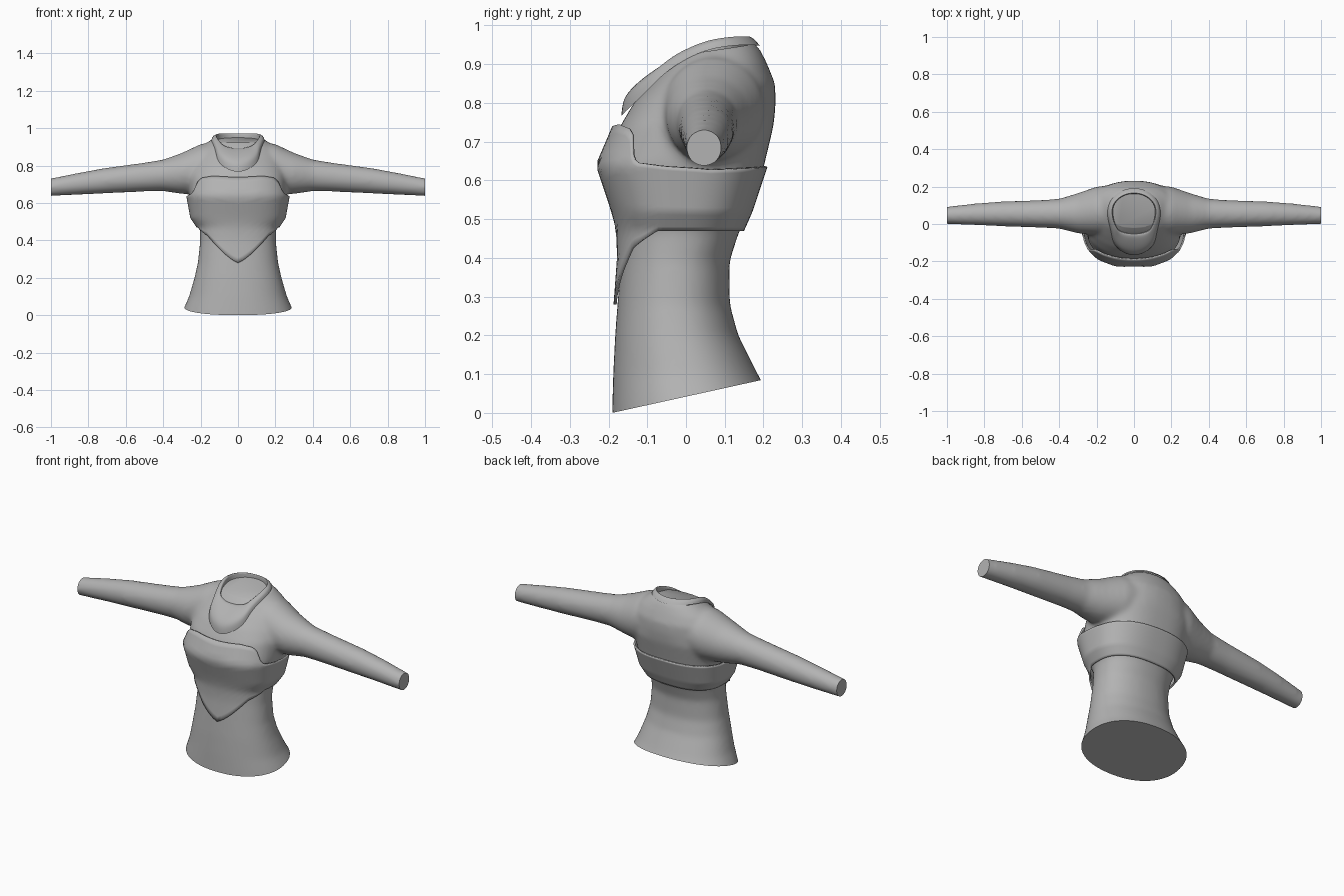
import bpy, bmesh, math
from mathutils import Vector

if "Cube" in bpy.data.objects:
    bpy.data.objects.remove(bpy.data.objects["Cube"])

grey = bpy.data.materials.new("plain grey")
grey.use_nodes = True
grey.diffuse_color = (0.45, 0.45, 0.45, 1)
grey.node_tree.nodes["Principled BSDF"].inputs["Base Color"].default_value = (0.45, 0.45, 0.45, 1)


def lerp_table(table, t):
    """Interpolate rows of a table by their first column."""
    for a, b in zip(table, table[1:]):
        if t <= b[0]:
            f = max(0, (t - a[0]) / (b[0] - a[0]))
            return [p + (q - p) * f for p, q in zip(a[1:], b[1:])]
    return table[-1][1:]


def oval(angle, low_u, high_u, low_v, high_v, power):
    """Point on a rounded oval; angle 0 is at low_v."""
    s, c = math.sin(angle), math.cos(angle)
    u = math.copysign(abs(s) ** (2 / power), s)
    v = -math.copysign(abs(c) ** (2 / power), c)
    return ((low_u + high_u) / 2 + u * (high_u - low_u) / 2,
            (low_v + high_v) / 2 + v * (high_v - low_v) / 2)


def add_loft(bm, rings, capped=False):
    rows = [[bm.verts.new(p) for p in ring] for ring in rings]
    n = len(rows[0])
    for a, b in zip(rows, rows[1:]):
        for i in range(n):
            j = (i + 1) % n
            bm.faces.new((a[i], a[j], b[j], b[i]))
    if capped:
        bm.faces.new(rows[0])
        bm.faces.new(rows[-1])


def make_object(name, bm):
    bmesh.ops.recalc_face_normals(bm, faces=bm.faces[:])
    mesh = bpy.data.meshes.new(name)
    bm.to_mesh(mesh)
    bm.free()
    mesh.materials.append(grey)
    obj = bpy.data.objects.new(name, mesh)
    bpy.context.collection.objects.link(obj)
    return obj


def shade(obj, degrees):
    bpy.ops.object.select_all(action='DESELECT')
    obj.select_set(True)
    bpy.context.view_layer.objects.active = obj
    bpy.ops.object.shade_smooth_by_angle(angle=math.radians(degrees))


def turn(count):
    return [2 * math.pi * i / count for i in range(count)]


# Torso: height, half width, front, back
torso = [(-.06, .33, -.192, .28), (.03, .293, -.19, .225), (.1, .262, -.188, .185),
         (.2, .233, -.183, .135), (.28, .215, -.177, .113), (.39, .203, -.168, .112),
         (.47, .205, -.165, .138), (.56, .24, -.195, .185), (.64, .255, -.212, .202),
         (.74, .26, -.17, .226), (.8, .255, -.135, .232), (.85, .24, -.09, .23),
         (.9, .2, -.045, .21), (.94, .14, 0, .19), (.97, .09, .04, .16)]

# Sleeves and shoulders: x, front, back, bottom, top
sleeve = [(.1, -.05, .21, .68, .93), (.2, -.06, .2, .645, .915), (.3, -.05, .165, .648, .868),
          (.4, -.025, .135, .663, .832), (.5, -.02, .128, .661, .816),
          (.72, -.012, .12, .65, .786), (.85, -.006, .11, .644, .762),
          (1, 0, .093, .636, .732), (1.06, .002, .086, .634, .72)]

bm = bmesh.new()
rings = []
for z, w, front, back in torso:
    power = 2.5 if .5 < z < .78 else 2.2
    rings.append([(*oval(a, -w, w, front, back, power), z) for a in turn(48)])
add_loft(bm, rings, True)
rings = []
for side, rows in ((-1, sleeve[::-1]), (1, sleeve)):
    for x, front, back, low, high in rows:
        rings.append([(side * x, *oval(a, front, back, low, high, 2)) for a in turn(32)])
add_loft(bm, rings, True)
body = make_object("torso_and_sleeves", bm)

# Blend torso and shoulders into one skin
blend = body.modifiers.new("blend", 'REMESH')
blend.mode = 'VOXEL'
blend.voxel_size = .012
relax = body.modifiers.new("relax", 'SMOOTH')
relax.factor = .5
relax.iterations = 10
skin = bpy.data.meshes.new_from_object(body.evaluated_get(bpy.context.evaluated_depsgraph_get()))
body.modifiers.clear()

# Trim flat ends: cuffs, sloping hem and neck
bm = bmesh.new()
bm.from_mesh(skin)
for point, normal in (((1, 0, 0), (1, 0, 0)), ((-1, 0, 0), (-1, 0, 0)),
                      ((0, 0, .042), (0, .22, -1)), ((0, 0, .925), (0, -.15, 1))):
    bmesh.ops.bisect_plane(bm, geom=bm.verts[:] + bm.edges[:] + bm.faces[:], plane_co=point,
                           plane_no=Vector(normal).normalized(), clear_outer=True)
    bmesh.ops.holes_fill(bm, edges=[e for e in bm.edges if e.is_boundary], sides=0)
bm.to_mesh(body.data)
bm.free()
body.data.materials.clear()
body.data.materials.append(grey)
shade(body, 40)

# Chest wrap: shape by height, then its upper and lower edges by angle from the front
wrap = [(.28, .222, -.187, .125), (.4, .212, -.178, .125), (.47, .222, -.18, .15),
        (.52, .255, -.193, .172), (.64, .277, -.233, .212), (.75, .264, -.186, .23)]
upper_edge = [(0, .738), (25, .745), (42, .735), (50, .715), (55, .675), (62, .647),
              (80, .637), (105, .627), (180, .635)]
lower_edge = [(0, .28), (24, .36), (45, .425), (75, .47), (180, .47)]
steps = 16
rings = [[] for _ in range(steps + 1)]
for a in turn(96):
    degrees = math.degrees(min(a, 2 * math.pi - a))
    low, high = lerp_table(lower_edge, degrees)[0], lerp_table(upper_edge, degrees)[0]
    for k, ring in enumerate(rings):
        z = low + (high - low) * k / steps
        w, front, back = lerp_table(wrap, z)
        ring.append((*oval(a, -w, w, front, back, 2.5), z))
bm = bmesh.new()
add_loft(bm, rings)
band = make_object("chest_wrap", bm)
thick = band.modifiers.new("thickness", 'SOLIDIFY')
thick.thickness = .008
thick.offset = -1
shade(band, 40)

# Collar with front bib: outer and inner edges from back to front
outer = [(0, .195, .945), (.07, .183, .95), (.13, .13, .95), (.147, .06, .94), (.133, 0, .915),
         (.118, -.06, .875), (.112, -.105, .825), (.07, -.15, .785), (0, -.175, .758)]
inner = [(0, .165, .972), (.06, .155, .975), (.11, .11, .972), (.115, .06, .965),
         (.105, .01, .945), (.09, -.025, .928), (.075, -.035, .915), (.04, -.045, .905),
         (0, -.045, .905)]


def mirrored(half):
    return [Vector(p) for p in half] + [Vector((-x, y, z)) for x, y, z in half[-2:0:-1]]


rings = []
for f, lift in ((0, 0), (.3, .018), (.6, .03), (.85, .03), (1, 0)):
    ring = []
    for p, q in zip(mirrored(inner), mirrored(outer)):
        bulge = lift * min(1, max(.35, -q.y / .15))
        ring.append(p.lerp(q, f) + Vector((0, -.5, .8)) * bulge)
    rings.append(ring)
rings.insert(0, [p - Vector((0, 0, .045)) for p in rings[0]])
bm = bmesh.new()
add_loft(bm, rings)
collar = make_object("collar", bm)
round_off = collar.modifiers.new("round", 'SUBSURF')
round_off.levels = round_off.render_levels = 2
shade(collar, 50)
